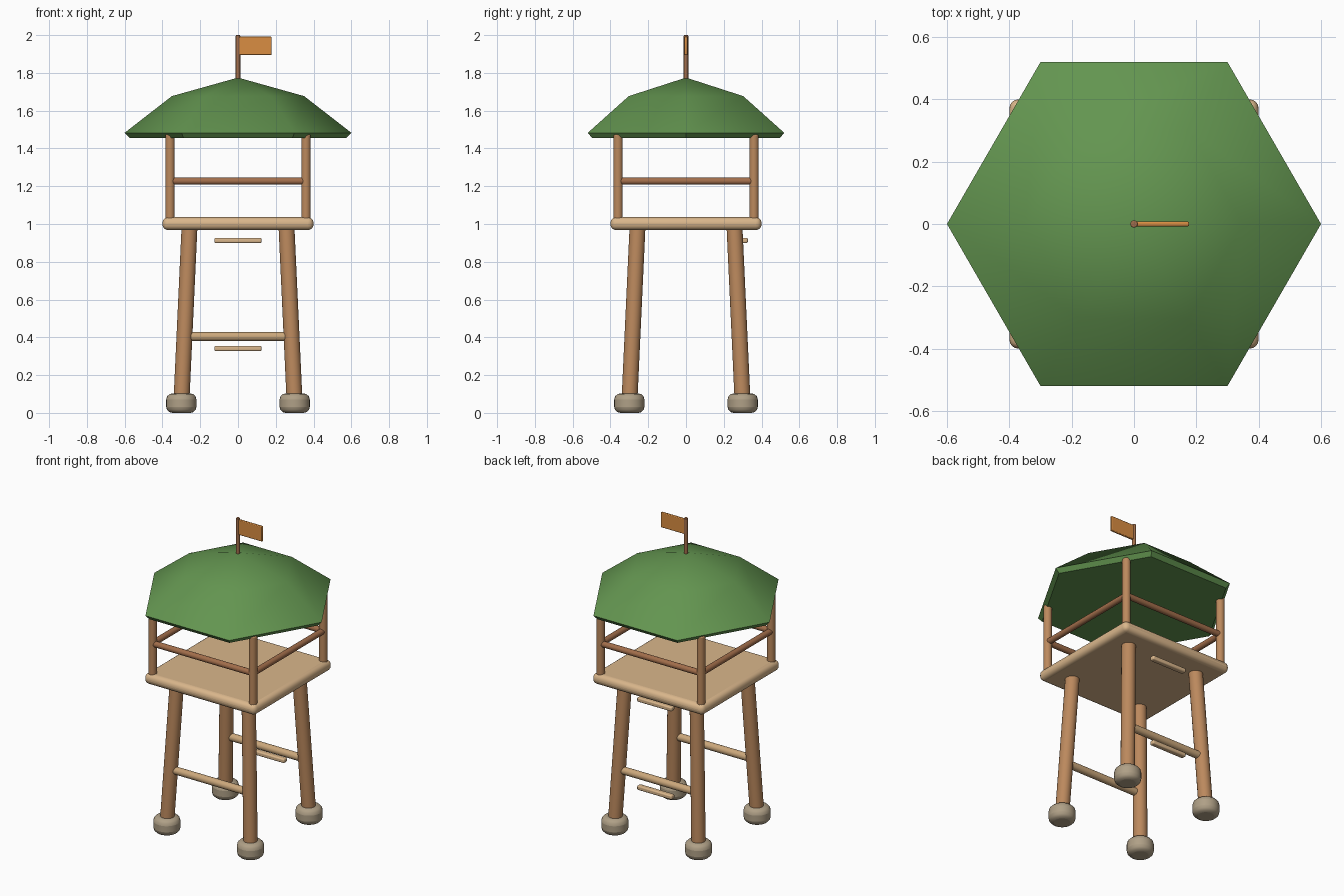
import bpy, bmesh, math
from mathutils import Vector

if "Cube" in bpy.data.objects:
    bpy.data.objects.remove(bpy.data.objects["Cube"], do_unlink=True)


def material(name, rgb):
    m = bpy.data.materials.new(name)
    m.use_nodes = True
    m.diffuse_color = (*rgb, 1)
    m.node_tree.nodes["Principled BSDF"].inputs["Base Color"].default_value = (*rgb, 1)
    return m


GREEN = material("roof green", (0.125, 0.30, 0.08))
PLANK = material("pale plank", (0.70, 0.47, 0.26))
TIMBER = material("timber brown", (0.50, 0.25, 0.11))
RAIL = material("rail brown", (0.36, 0.155, 0.07))
BRACE = material("brace tan", (0.60, 0.39, 0.20))
STONE = material("stone grey", (0.43, 0.35, 0.24))
ORANGE = material("flag orange", (0.70, 0.27, 0.055))


def finish(ob, mat, bevel=0, segments=3, angle=40):
    ob.data.materials.append(mat)
    if bevel:
        b = ob.modifiers.new("Bevel", "BEVEL")
        b.width, b.segments, b.limit_method = bevel, segments, "ANGLE"
        b.angle_limit = math.radians(50)
    bpy.ops.object.select_all(action="DESELECT")
    ob.select_set(True)
    bpy.context.view_layer.objects.active = ob
    bpy.ops.object.shade_smooth_by_angle(angle=math.radians(angle))
    return ob


def rod(name, a, b, radius, mat, bevel=0.005, sides=20):
    a, b = Vector(a), Vector(b)
    bpy.ops.mesh.primitive_cylinder_add(vertices=sides, radius=radius,
                                        depth=(b - a).length, location=(a + b) / 2)
    ob = bpy.context.object
    ob.name = name
    ob.rotation_euler = (b - a).to_track_quat("Z", "Y").to_euler()
    return finish(ob, mat, bevel)


def box(name, centre, size, mat, bevel, segments=4):
    bpy.ops.mesh.primitive_cube_add(size=1, location=centre)
    ob = bpy.context.object
    ob.name = name
    ob.scale = size
    bpy.ops.object.transform_apply(location=False, rotation=False, scale=True)
    return finish(ob, mat, bevel, segments)


# Feet, splayed legs and corner posts
for sx, xname in ((-1, "right"), (1, "left")):
    for sy, yname in ((-1, "front"), (1, "back")):
        tag = f"{yname}_{xname}"
        rod(f"foot_{tag}", (sx * .30, sy * .30, 0), (sx * .30, sy * .30, .103),
            .08, STONE, .032, 28)
        rod(f"leg_{tag}", (sx * .30, sy * .30, .05), (sx * .256, sy * .256, 1.0),
            .0425, TIMBER)
        rod(f"post_{tag}", (sx * .36, sy * .36, 1.0), (sx * .36, sy * .36, 1.475),
            .025, TIMBER, .01)

# Platform
box("platform", (0, 0, 1.002), (.8, .8, .068), PLANK, .03)

# Railings on all four sides and braces at front and back
for s, fb, lr in ((-1, "front", "right"), (1, "back", "left")):
    rod(f"rail_{fb}", (-.35, s * .36, 1.227), (.35, s * .36, 1.227), .019, RAIL)
    rod(f"rail_{lr}", (s * .36, -.35, 1.227), (s * .36, .35, 1.227), .019, RAIL)
    rod(f"brace_{fb}", (-.26, s * .285, .404), (.26, s * .285, .404), .024, BRACE)

# Ladder rungs at the back
for i, z in enumerate((.341, .913)):
    box(f"rung_{i + 1}", (0, .31, z), (.25, .035, .028), PLANK, .008, 3)

# Hexagonal solid roof: underside, undercut rim, steep skirt, shallow cap
bm = bmesh.new()
rings = [[bm.verts.new((r * math.cos(i * math.pi / 3), r * math.sin(i * math.pi / 3), z))
          for i in range(6)] for r, z in ((.575, 1.456), (.6, 1.483), (.35, 1.677))]
apex = bm.verts.new((0, 0, 1.775))
bm.faces.new(rings[0][::-1])
for i in range(6):
    j = (i + 1) % 6
    for low, high in zip(rings, rings[1:]):
        bm.faces.new((low[i], low[j], high[j], high[i]))
    bm.faces.new((rings[2][i], rings[2][j], apex))
mesh = bpy.data.meshes.new("roof")
bm.to_mesh(mesh)
bm.free()
roof = bpy.data.objects.new("roof", mesh)
bpy.context.collection.objects.link(roof)
finish(roof, GREEN)

# Flag and pole
rod("flag_pole", (0, 0, 1.74), (0, 0, 2.0), .012, RAIL, .004, 16)
box("flag", (.091, 0, 1.943), (.172, .015, .098), ORANGE, .004, 2)
